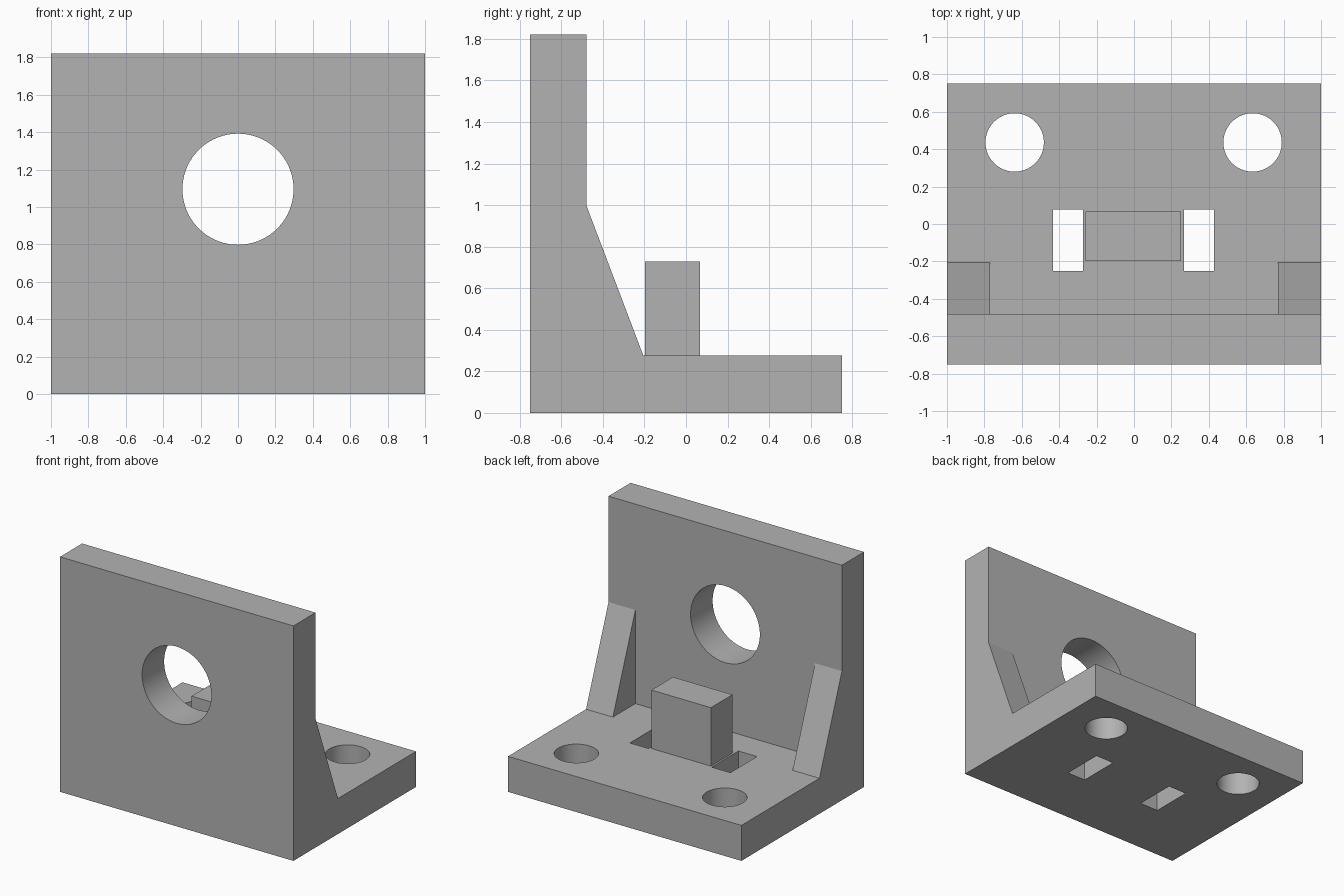
import bpy
import bmesh
from math import radians
from mathutils import Matrix, Vector

cube = bpy.data.objects.get("Cube")
if cube:
    bpy.data.objects.remove(cube, do_unlink=True)

grey = bpy.data.materials.new("plain grey")
grey.use_nodes = True
colour = (0.45, 0.45, 0.45, 1)
grey.diffuse_color = colour
grey.node_tree.nodes["Principled BSDF"].inputs["Base Color"].default_value = colour


def finish(name, bm):
    bmesh.ops.recalc_face_normals(bm, faces=bm.faces)
    mesh = bpy.data.meshes.new(name)
    bm.to_mesh(mesh)
    bm.free()
    mesh.materials.append(grey)
    obj = bpy.data.objects.new(name, mesh)
    bpy.context.collection.objects.link(obj)
    return obj


def side_profile(name, points, x0, x1):
    """Extrude a (y, z) outline along x."""
    bm = bmesh.new()
    face = bm.faces.new([bm.verts.new((x0, y, z)) for y, z in points])
    new = bmesh.ops.extrude_face_region(bm, geom=[face])["geom"]
    moved = [v for v in new if isinstance(v, bmesh.types.BMVert)]
    bmesh.ops.translate(bm, verts=moved, vec=(x1 - x0, 0, 0))
    return finish(name, bm)


def box(name, x0, x1, y0, y1, z0, z1):
    return side_profile(name, [(y0, z0), (y1, z0), (y1, z1), (y0, z1)], x0, x1)


def cylinder(name, centre, radius, depth, tilt=0):
    bm = bmesh.new()
    matrix = Matrix.Translation(Vector(centre)) @ Matrix.Rotation(radians(tilt), 4, "X")
    bmesh.ops.create_cone(bm, cap_ends=True, segments=96, radius1=radius,
                          radius2=radius, depth=depth, matrix=matrix)
    return finish(name, bm)


def combine(target, other, operation):
    mod = target.modifiers.new(other.name, "BOOLEAN")
    mod.operation = operation
    mod.solver = "EXACT"
    mod.object = other
    bpy.context.view_layer.objects.active = target
    bpy.ops.object.modifier_apply(modifier=mod.name)
    bpy.data.objects.remove(other, do_unlink=True)


FRONT, BACK, WALL, FLOOR, TOP = -0.75, 0.75, -0.48, 0.275, 1.82

# L-shaped body: upright wall and base plate
bracket = side_profile("bracket", [(FRONT, 0), (BACK, 0), (BACK, FLOOR),
                                   (WALL, FLOOR), (WALL, TOP), (FRONT, TOP)], -1, 1)

# Sloped corner ribs, sunk into the body
rib = [(WALL, 1.0), (-0.205, FLOOR), (-0.205, 0.1), (-0.6, 0.1), (-0.6, 1.0)]
for side, x0, x1 in (("right", -1, -0.77), ("left", 0.77, 1)):
    combine(bracket, side_profile(side + "_rib", rib, x0, x1), "UNION")

# Raised block on the base
combine(bracket, box("block", -0.26, 0.25, -0.197, 0.067, 0.1, 0.728), "UNION")

# Wall bore, bolt holes and slots
combine(bracket, cylinder("wall_bore", (0, -0.615, 1.095), 0.297, 0.6, 90), "DIFFERENCE")
for side, x in (("right", -0.638), ("left", 0.634)):
    combine(bracket, cylinder(side + "_bolt_hole", (x, 0.436, 0.14), 0.156, 0.6), "DIFFERENCE")
for side, x0 in (("right", -0.434), ("left", 0.267)):
    combine(bracket, box(side + "_slot", x0, x0 + 0.16, -0.25, 0.077, -0.1, 0.5), "DIFFERENCE")

# Smooth the round holes only
bpy.ops.object.select_all(action="DESELECT")
bracket.select_set(True)
bpy.context.view_layer.objects.active = bracket
bpy.ops.object.shade_smooth_by_angle(angle=radians(20))
